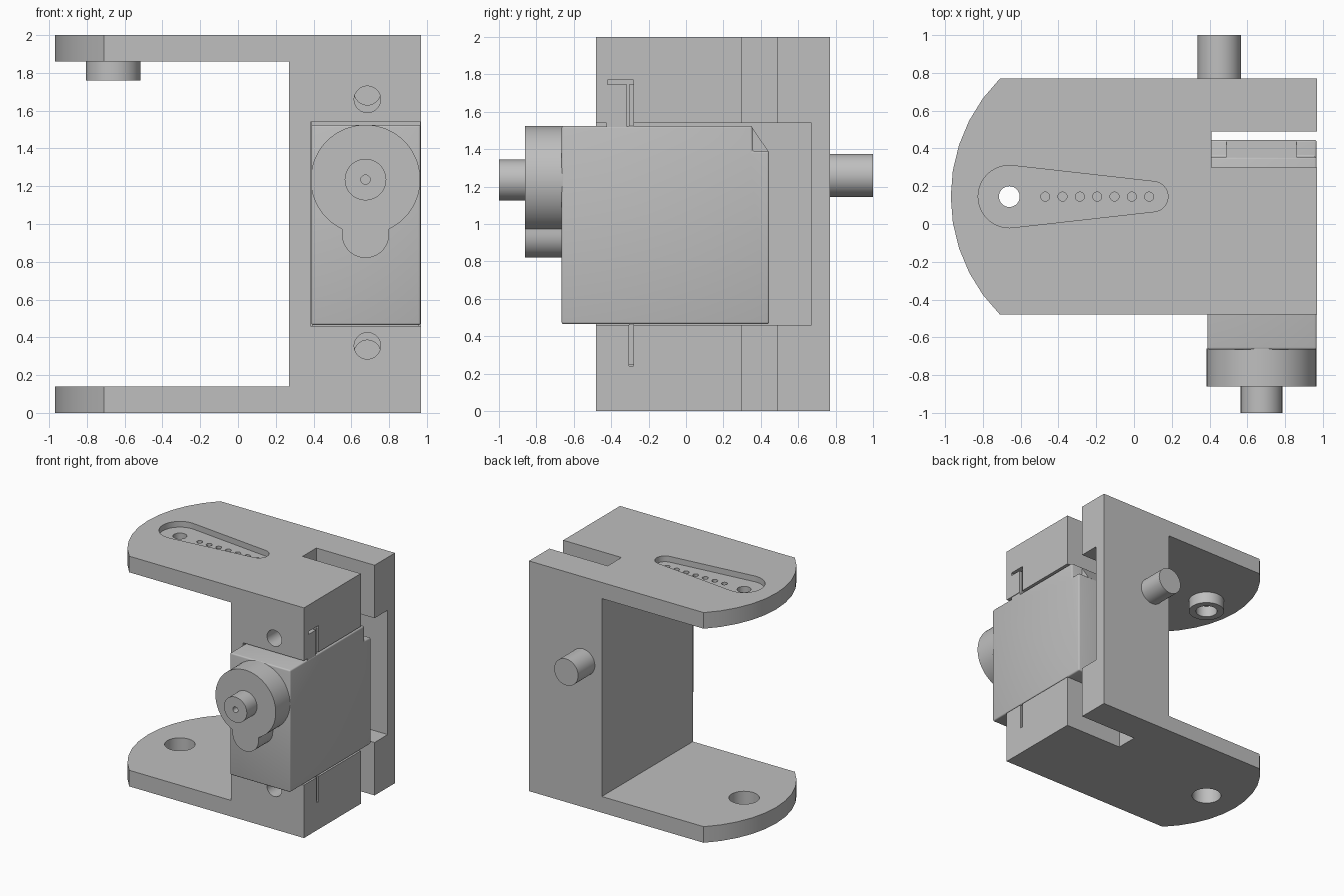
import bpy, bmesh
from math import pi, sin, cos, asin, acos
from mathutils import Vector

if "Cube" in bpy.data.objects:
    bpy.data.objects.remove(bpy.data.objects["Cube"])

GREY = (0.52, 0.52, 0.52, 1)
grey = bpy.data.materials.new("light grey")
grey.use_nodes = True
grey.diffuse_color = GREY
grey.node_tree.nodes["Principled BSDF"].inputs["Base Color"].default_value = GREY


def prism(name, outline, axis, lo, hi):
    """Extrude a flat outline along an axis; outline holds the other two coordinates."""
    def place(p, t):
        a, b = p
        return {"x": (t, a, b), "y": (a, t, b), "z": (a, b, t)}[axis]
    bm = bmesh.new()
    face = bm.faces.new([bm.verts.new(place(p, lo)) for p in outline])
    ext = bmesh.ops.extrude_face_region(bm, geom=[face])
    moved = [v for v in ext["geom"] if isinstance(v, bmesh.types.BMVert)]
    bmesh.ops.translate(bm, verts=moved, vec=Vector(place((0, 0), hi - lo)))
    bmesh.ops.recalc_face_normals(bm, faces=bm.faces)
    mesh = bpy.data.meshes.new(name)
    bm.to_mesh(mesh)
    bm.free()
    mesh.materials.append(grey)
    obj = bpy.data.objects.new(name, mesh)
    bpy.context.collection.objects.link(obj)
    return obj


def box(name, x, y, z):
    return prism(name, [(x[0], y[0]), (x[1], y[0]), (x[1], y[1]), (x[0], y[1])], "z", *z)


def arc(cx, cy, r, start, end, n):
    return [(cx + r * cos(start + (end - start) * i / n),
             cy + r * sin(start + (end - start) * i / n)) for i in range(n + 1)]


def rod(name, cx, cy, r, axis, lo, hi, n=48):
    return prism(name, arc(cx, cy, r, 0, 2 * pi, n)[:-1], axis, lo, hi)


def bake(obj):
    """Turn the modifier stack into plain mesh."""
    dg = bpy.context.evaluated_depsgraph_get()
    mesh = bpy.data.meshes.new_from_object(obj.evaluated_get(dg))
    obj.modifiers.clear()
    obj.data = mesh


def cut(obj, *cutters):
    for c in cutters:
        m = obj.modifiers.new("cut", "BOOLEAN")
        m.operation, m.solver, m.object = "DIFFERENCE", "EXACT", c
    bake(obj)
    for c in cutters:
        bpy.data.objects.remove(c)


# Bracket: bowed-end outline, hollowed into a C shape
MID = 0.145          # centre line of the two arms
PIVOT = -0.66        # pivot axis of the arms
bow = asin(0.625 / 0.88)
outline = [(0.97, -0.48), (0.97, 0.77)] + arc(-0.09, MID, 0.88, pi - bow, pi + bow, 10)
bracket = prism("bracket", outline, "z", 0, 2)
cut(bracket,
    box("arm_gap", (-2, 0.27), (-2, 2), (0.14, 1.86)),
    box("motor_pocket", (0.385, 2), (-2, 0.67), (0.46, 1.54)),
    box("rear_slot", (0.41, 2), (0.30, 0.49), (-1, 3)))

# Slits for the mounting ears, hooked at the top, and screw holes
cut(bracket,
    box("upper_slit", (0.39, 2), (-0.315, -0.28), (1.5, 1.77)),
    box("hook_slit", (0.39, 2), (-0.42, -0.30), (1.745, 1.77)),
    box("lower_slit", (0.39, 2), (-0.305, -0.28), (0.24, 0.5)),
    rod("upper_screw_hole", 0.685, 1.66, 0.07, "y", -1, -0.1),
    rod("lower_screw_hole", 0.685, 0.355, 0.07, "y", -1, -0.1))


# Tapered horn recess in the upper arm, with its row of holes and the pivot holes
def horn_outline(big, small, tip):
    a = acos((big - small) / (tip - PIVOT))
    return arc(PIVOT, MID, big, a, 2 * pi - a, 32) + arc(tip, MID, small, -a, a, 20)


cut(bracket, prism("horn_recess", horn_outline(0.165, 0.08, 0.10), "z", 1.95, 2.2))
cut(bracket,
    rod("lower_pivot_hole", PIVOT, MID, 0.12, "z", -1, 1),
    rod("upper_pivot_hole", PIVOT, MID, 0.055, "z", 1.8, 2.2),
    *[rod("horn_hole", -0.47 + 0.0917 * i, MID, 0.024, "z", 1.89, 2.2, 20) for i in range(7)])

# Hollow boss under the upper arm
boss = rod("horn_boss", PIVOT, MID, 0.145, "z", 1.76, 1.865)
cut(boss, rod("boss_bore", PIVOT, MID, 0.088, "z", 1.5, 1.858))
cut(boss, rod("boss_screw_hole", PIVOT, MID, 0.055, "z", 1.5, 2.2))

# Clip tongue that holds the motor from above
box("clip_tongue", (0.39, 0.965), (-0.425, -0.315), (1.515, 1.56))

# Rear pivot pin
rod("rear_pin", 0.452, 1.26, 0.115, "y", 0.76, 1.0)

# Motor case with a notched upper back corner
body = prism("motor_case", [(-0.665, 0.465), (0.445, 0.465), (0.445, 1.39),
                            (0.355, 1.39), (0.355, 1.525), (-0.665, 1.525)],
             "x", 0.388, 0.967)
bev = body.modifiers.new("soft edges", "BEVEL")
bev.width, bev.segments = 0.012, 3
bake(body)
prism("cable_wedge", [(0.35, 1.385), (0.443, 1.385), (0.35, 1.522)], "x", 0.49, 0.86)

# Mounting ears sitting in the slits
for name, z, hole in (("upper_ear", (1.5, 1.745), 1.70), ("lower_ear", (0.245, 0.5), 0.315)):
    ear = box(name, (0.395, 0.955), (-0.304, -0.281), z)
    cut(ear, rod("ear_hole", 0.685, hole, 0.07, "y", -1, 0))

# Gear housing: large round cap with a small round lobe below
SX, SZ = 0.675, 1.235
neck = asin(0.125 / 0.29)
housing = arc(SX, SZ, 0.29, -pi / 2 + neck, 3 * pi / 2 - neck, 56) \
    + arc(SX, 0.945, 0.125, pi, 2 * pi, 20)
prism("gear_housing", housing, "y", -0.86, -0.66)

# Output shaft with a screw hole
shaft = rod("output_shaft", SX, SZ, 0.11, "y", -1.0, -0.855)
cut(shaft, rod("shaft_hole", SX, SZ, 0.025, "y", -2, -0.9, 20))

# Smooth round walls, keep hard edges
for obj in bpy.context.collection.objects:
    if obj.type == "MESH" and obj.data.materials and obj.data.materials[0] == grey:
        bpy.ops.object.select_all(action="DESELECT")
        obj.select_set(True)
        bpy.context.view_layer.objects.active = obj
        bpy.ops.object.shade_smooth_by_angle()
